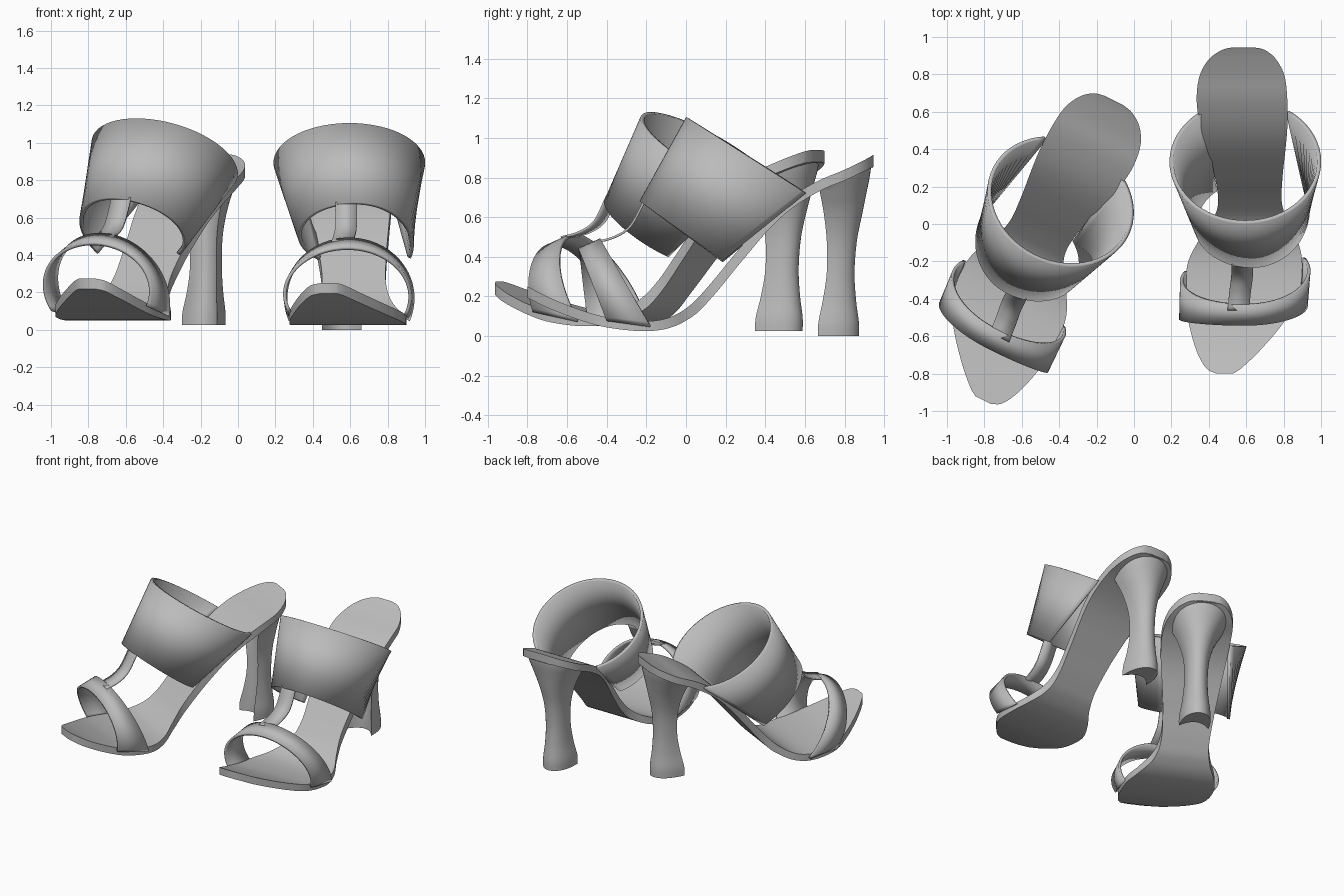
import bpy, bmesh, math
from mathutils import Matrix, Vector

cube = bpy.data.objects.get("Cube")
if cube:
    bpy.data.objects.remove(cube, do_unlink=True)

grey = bpy.data.materials.new("soft_grey")
grey.use_nodes = True
grey.diffuse_color = (0.5, 0.5, 0.5, 1)
grey.node_tree.nodes["Principled BSDF"].inputs["Base Color"].default_value = (0.5, 0.5, 0.5, 1)

# The second shoe is a mirrored, turned copy pivoting on its heel post
SHOES = {
    "left": Matrix.Identity(4),
    "right": Matrix.Translation((-0.158, 0.49, 0.025))
    @ Matrix.Rotation(math.radians(-27), 4, "Z")
    @ Matrix.Diagonal((-1, 1, 1, 1))
    @ Matrix.Translation((-0.555, -0.77, 0)),
}


def smooth_rows(rows, steps):
    """Catmull-Rom samples through rows of numbers."""
    pts = [Vector(r) for r in rows]
    out = []
    for i in range(len(pts) - 1):
        b, c = pts[i], pts[i + 1]
        a = pts[i - 1] if i else b * 2 - c
        d = pts[i + 2] if i + 2 < len(pts) else c * 2 - b
        for k in range(steps):
            t = k / steps
            out.append(b + (c - a) * (t / 2) + (a * 2 - b * 5 + c * 4 - d) * (t * t / 2)
                       + (b * 3 - a - c * 3 + d) * (t ** 3 / 2))
    return out + [pts[-1]]


def loft(name, rings, closed=False, thickness=0):
    """Skin a list of point rings, for both shoes."""
    for side, matrix in SHOES.items():
        bm = bmesh.new()
        grid = [[bm.verts.new(matrix @ Vector(p)) for p in ring] for ring in rings]
        count = len(grid[0])
        for r0, r1 in zip(grid, grid[1:]):
            for j in range(count if closed else count - 1):
                k = (j + 1) % count
                bm.faces.new((r0[j], r0[k], r1[k], r1[j]))
        if closed:
            bm.faces.new(grid[0])
            bm.faces.new(grid[-1])
        bmesh.ops.recalc_face_normals(bm, faces=bm.faces)
        mesh = bpy.data.meshes.new(side + "_" + name)
        bm.to_mesh(mesh)
        bm.free()
        mesh.materials.append(grey)
        obj = bpy.data.objects.new(side + "_" + name, mesh)
        bpy.context.collection.objects.link(obj)
        if thickness:
            mod = obj.modifiers.new("thickness", "SOLIDIFY")
            mod.thickness = thickness
            mod.offset = 0
        bpy.ops.object.select_all(action="DESELECT")
        obj.select_set(True)
        bpy.context.view_layer.objects.active = obj
        bpy.ops.object.shade_smooth_by_angle(angle=math.radians(35))


def arch(cx, rx, apex, inner, outer, inner_end, outer_end, steps=24):
    """Elliptic arch from the inner base over the apex to the outer base."""
    points = []
    for i in range(-steps, steps + 1):
        base, end = (inner, inner_end) if i < 0 else (outer, outer_end)
        end = math.radians(end)
        a = end * i / steps
        f = (1 - math.cos(a)) / (1 - math.cos(end))
        points.append((cx + rx * math.sin(a),
                       apex[0] + (base[0] - apex[0]) * f,
                       apex[1] + (base[1] - apex[1]) * f))
    return points


# Sole: y, top z, inner x, outer x
sole = smooth_rows([
    (-0.80, 0.25, 0.44, 0.53), (-0.77, 0.235, 0.385, 0.575), (-0.68, 0.19, 0.335, 0.67),
    (-0.54, 0.135, 0.295, 0.79), (-0.40, 0.095, 0.275, 0.875), (-0.22, 0.075, 0.285, 0.90),
    (-0.09, 0.092, 0.345, 0.875), (0.02, 0.155, 0.42, 0.82), (0.12, 0.26, 0.45, 0.79),
    (0.26, 0.43, 0.43, 0.795), (0.40, 0.59, 0.39, 0.81), (0.52, 0.695, 0.355, 0.82),
    (0.66, 0.78, 0.335, 0.82), (0.79, 0.835, 0.35, 0.805), (0.88, 0.878, 0.40, 0.76),
    (0.93, 0.905, 0.47, 0.70), (0.945, 0.915, 0.53, 0.64)], 6)

rings = []
for i, (y, z, x0, x1) in enumerate(sole):
    p, q = sole[max(i - 1, 0)], sole[min(i + 1, len(sole) - 1)]
    drop = 0.05 * math.hypot(1, (q[1] - p[1]) / (q[0] - p[0]))
    rings.append([(x0, y, z), (x1, y, z), (x1, y, z - drop), (x0, y, z - drop)])
loft("sole", rings, closed=True)


def sole_height(y):
    return min(sole, key=lambda r: abs(r[0] - y))[1]


# Heel post: z, centre x, half width, front y, back y; hollowed on its front
post = smooth_rows([
    (0.0, 0.555, 0.105, 0.665, 0.872), (0.07, 0.555, 0.104, 0.668, 0.872),
    (0.18, 0.555, 0.088, 0.69, 0.858), (0.32, 0.556, 0.079, 0.71, 0.85),
    (0.48, 0.56, 0.086, 0.71, 0.862), (0.62, 0.566, 0.12, 0.695, 0.89),
    (0.73, 0.572, 0.17, 0.675, 0.912), (0.81, 0.576, 0.208, 0.665, 0.928),
    (0.88, 0.578, 0.222, 0.66, 0.936)], 4)
rings = []
for z, cx, hw, front, back in post:
    outline = []
    for i in range(25):
        a = math.pi * i / 24
        outline.append((cx + hw * math.cos(a),
                        front + (back - front) * max(math.sin(a), 0) ** 0.75))
    for i in range(1, 12):
        u = i / 6 - 1
        outline.append((cx + hw * u, front + (back - front) * 0.35 * (1 - u * u)))
    rings.append([(x, y, min(z, sole_height(y) - 0.03)) for x, y in outline])
loft("heel_post", rings, closed=True)

# Wide cuff over the instep
loft("instep_cuff", [
    arch(0.63, 0.30, (-0.225, 0.675), (0.18, 0.38), (0.18, 0.385), 140, 108),
    arch(0.595, 0.395, (0.01, 1.10), (0.60, 0.725), (0.60, 0.725), 145, 145)],
    thickness=0.022)

# Toe strap
loft("toe_strap", [
    arch(0.585, 0.335, (-0.54, 0.435), (-0.50, 0.10), (-0.40, 0.08), 112, 112),
    arch(0.595, 0.34, (-0.43, 0.485), (-0.25, 0.05), (-0.18, 0.05), 112, 112)],
    thickness=0.018)

# Narrow strip joining the toe strap to the cuff
path = smooth_rows([(-0.46, 0.472, 0.50), (-0.36, 0.50, 0.51),
                    (-0.28, 0.555, 0.52), (-0.21, 0.68, 0.52)], 6)
loft("centre_strip", [[(x, y, z), (x + 0.115, y, z)] for y, z, x in path], thickness=0.012)
